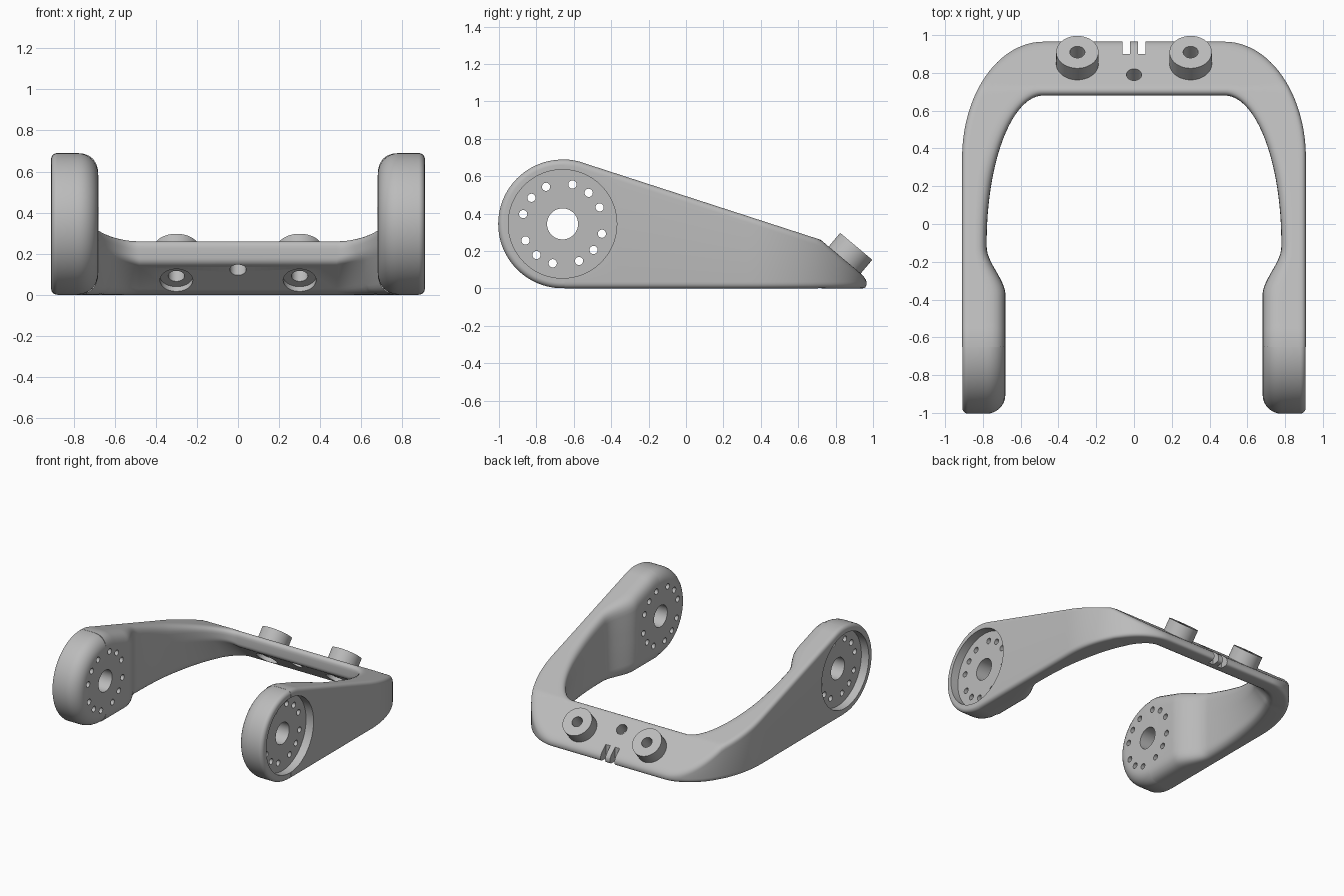
import bpy, bmesh, math
from mathutils import Vector

if "Cube" in bpy.data.objects:
    bpy.data.objects.remove(bpy.data.objects["Cube"])

HY, HZ, HR = -0.66, 0.345, 0.345          # hub centre and radius in the side profile
TILT = Vector((0, 0.643, 0.766))          # normal of the sloped rear face

grey = bpy.data.materials.new("grey plastic")
grey.diffuse_color = (0.5, 0.5, 0.5, 1)
grey.use_nodes = True
grey.node_tree.nodes["Principled BSDF"].inputs["Base Color"].default_value = grey.diffuse_color


def loft(bm, rings):
    """Skin closed rings of equal length and cap both ends."""
    vs = [[bm.verts.new(p) for p in r] for r in rings]
    n = len(vs[0])
    for a, b in zip(vs, vs[1:]):
        for i in range(n):
            j = (i + 1) % n
            bm.faces.new((a[i], a[j], b[j], b[i]))
    bm.faces.new(vs[0])
    bm.faces.new(vs[-1])


def finish(bm, name):
    bmesh.ops.recalc_face_normals(bm, faces=bm.faces[:])
    me = bpy.data.meshes.new(name)
    bm.to_mesh(me)
    bm.free()
    me.materials.append(grey)
    ob = bpy.data.objects.new(name, me)
    bpy.context.collection.objects.link(ob)
    return ob


def turned(bm, origin, axis, profile, n=64):
    """Turned solid: profile is (distance along axis, radius)."""
    axis = Vector(axis).normalized()
    u = axis.orthogonal().normalized()
    v = axis.cross(u)
    loft(bm, [[Vector(origin) + axis * d + (u * math.cos(a) + v * math.sin(a)) * r
               for a in (2 * math.pi * i / n for i in range(n))] for d, r in profile])


def combine(target, tool, operation):
    mod = target.modifiers.new("combine", 'BOOLEAN')
    mod.operation, mod.solver, mod.object = operation, 'EXACT', tool
    bpy.ops.object.select_all(action='DESELECT')
    bpy.context.view_layer.objects.active = target
    target.select_set(True)
    bpy.ops.object.modifier_apply(modifier=mod.name)
    bpy.data.objects.remove(tool)


def top(y):
    """Upper outline of the side profile."""
    if y < -0.553:
        return HZ + math.sqrt(max(0, HR ** 2 - (y - HY) ** 2))
    return min(0.26 - 0.324 * (y - 0.72), 0.26 - 0.84 * (y - 0.72))


def section(outer, inner, foot, knee, radii):
    """Rounded five-corner section; heights are stored relative to the top outline."""
    plan = [(outer, 0), (outer, None), (inner, None), (inner, knee), (foot, 0)]
    c = [Vector((x, y, 0 if z is None else z - top(y))) for (x, y), z in plan]
    arcs = []
    for i, r in enumerate(radii):
        p, q, s = c[i], c[i - 1] - c[i], c[(i + 1) % 5] - c[i]
        a = p + q.normalized() * min(r, 0.45 * q.length)
        b = p + s.normalized() * min(r, 0.45 * s.length)
        arcs.append([a * (1 - t) ** 2 + p * 2 * t * (1 - t) + b * t * t
                     for t in (k / 6 for k in range(7))])
    across = [arcs[1][-1].lerp(arcs[2][0], k / 12) for k in range(1, 12)]
    pts = arcs[0] + arcs[1] + across + arcs[2] + arcs[3] + arcs[4]
    return [Vector((p.x, p.y, max(0, top(p.y) + p.z))) for p in pts]


# Yoke: one sweep from arm to rear bar to arm
half = []
for i in range(29):                        # straight arm with thick hub end
    y = -0.65 + 0.53 * i / 28
    s = min(1, max(0, (y + 0.38) / 0.26))
    xi = 0.68 + 0.10 * s * s * (3 - 2 * s)
    r = 0.11 - 0.03 * s
    half.append(section((0.91, y), (xi, y), (xi, y), 0.3, (0.035, 0.035, r, 0.03, r)))
for i in range(41):                        # swept corner
    t = i / 40
    a = t * math.pi / 2
    b = max(0, (t - 0.35) / 0.65) * math.pi / 2
    oy = -0.1 + 0.45 * t / 0.35 if t < 0.35 else 0.35 + 0.615 * math.sin(b)
    outer = (0.48 + 0.43 * math.cos(b), oy)
    xi = 0.48 + 0.30 * math.cos(a)
    half.append(section(outer, (xi, -0.1 + 0.78 * math.sin(a)), (xi, -0.1 + 0.955 * math.sin(a)),
                        0.3 - 0.15 * t, (0.035, 0.035, 0.08 - 0.03 * t, 0.03, 0.08 - 0.05 * t)))
other = [[Vector((-p.x, p.y, p.z)) for p in r] for r in reversed(half)]
bm = bmesh.new()
loft(bm, half + other)
yoke = finish(bm, "yoke")

# Round hubs and rear bosses
bm = bmesh.new()
quarter = [k * math.pi / 16 for k in range(9)]
hub = [(0.781 - 0.1 * math.cos(a), 0.244 + 0.1 * math.sin(a)) for a in quarter]
hub += [(0.879 + 0.03 * math.sin(a), 0.314 + 0.03 * math.cos(a)) for a in quarter]
for side in (-1, 1):
    turned(bm, (0, HY, HZ), (side, 0, 0), hub, 112)
    turned(bm, (0.3 * side, 0.91, 0.225), TILT, [(-0.14, 0.112), (0, 0.112)])
combine(yoke, finish(bm, "hubs_and_bosses"), 'UNION')

# Round recess on the outside of each hub
bm = bmesh.new()
for side in (-1, 1):
    turned(bm, (0, HY, HZ), (side, 0, 0), [(0.845, 0.29), (1.1, 0.29)], 96)
combine(yoke, finish(bm, "recess_cutter"), 'DIFFERENCE')

# Axle hole and ring of screw holes through both hubs
bm = bmesh.new()
turned(bm, (0, HY, HZ), (1, 0, 0), [(-1.2, 0.083), (1.2, 0.083)], 48)
for k in range(4):
    for off in (-26, 0, 26):
        a = math.radians(50 + 90 * k + off)
        turned(bm, (0, HY + 0.217 * math.cos(a), HZ + 0.217 * math.sin(a)), (1, 0, 0),
               [(-1.2, 0.022), (1.2, 0.022)], 24)
combine(yoke, finish(bm, "hole_cutter"), 'DIFFERENCE')

# Boss holes, centre hole and the two rear slots
bm = bmesh.new()
for side in (-1, 1):
    turned(bm, (0.3 * side, 0.91, 0.225), TILT, [(-0.4, 0.04), (0.1, 0.04)], 32)
    x = 0.04 * side
    loft(bm, [[(x + dx, y, z) for dx, y in ((-0.02, 0.9), (0.02, 0.9), (0.02, 1.1), (-0.02, 1.1))]
              for z in (-0.1, 0.4)])
turned(bm, (0, 0.79, 0.2), TILT, [(-0.3, 0.04), (0.2, 0.04)], 32)
combine(yoke, finish(bm, "rear_cutter"), 'DIFFERENCE')

# Counterbores under the bosses
bm = bmesh.new()
for side in (-1, 1):
    turned(bm, (0.3 * side, 0.91, 0.225), TILT, [(-0.32, 0.08), (-0.175, 0.08)], 48)
combine(yoke, finish(bm, "counterbore_cutter"), 'DIFFERENCE')

bpy.context.view_layer.objects.active = yoke
yoke.select_set(True)
bpy.ops.object.shade_smooth_by_angle(angle=math.radians(32))
